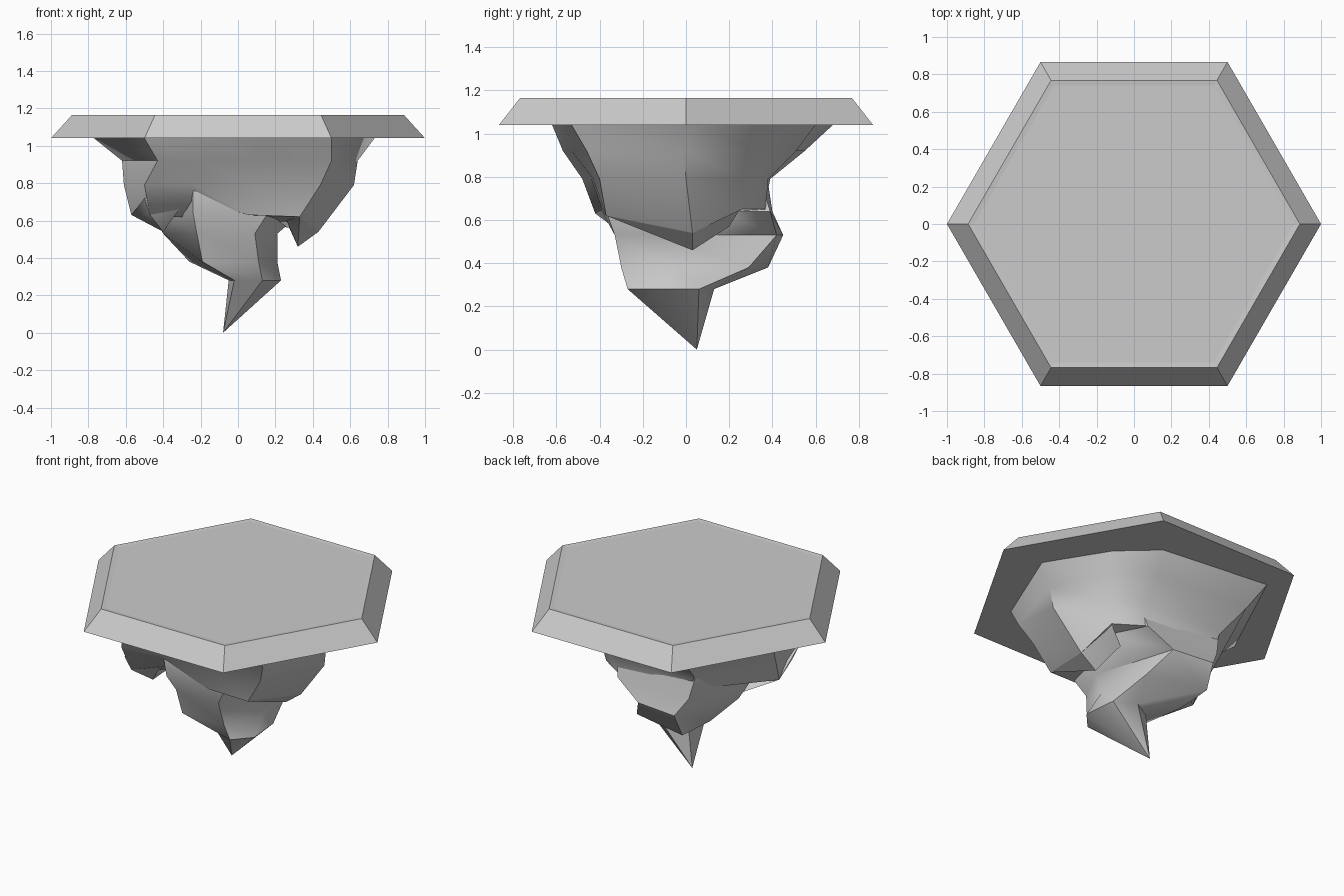
import bpy, bmesh, math

if "Cube" in bpy.data.objects:
    bpy.data.objects.remove(bpy.data.objects["Cube"])


def finish(bm, name, smooth=True):
    bmesh.ops.recalc_face_normals(bm, faces=bm.faces)
    me = bpy.data.meshes.new(name)
    bm.to_mesh(me)
    bm.free()
    ob = bpy.data.objects.new(name, me)
    bpy.context.collection.objects.link(ob)
    if smooth:
        bpy.ops.object.select_all(action='DESELECT')
        ob.select_set(True)
        bpy.context.view_layer.objects.active = ob
        bpy.ops.object.shade_smooth_by_angle(angle=math.radians(45))
    return ob


def loft(name, rings, tip=None, smooth=True):
    """Join (z, outline) rings from top to bottom; an outline point may add its own z offset."""
    bm = bmesh.new()
    loops = [[bm.verts.new((p[0], p[1], z + (p[2] if len(p) > 2 else 0))) for p in pts]
             for z, pts in rings]
    n = len(loops[0])
    for a, b in zip(loops, loops[1:]):
        for i in range(n):
            j = (i + 1) % n
            bm.faces.new((a[i], a[j], b[j], b[i]))
    bm.faces.new(loops[0])
    last = loops[-1]
    if tip:
        t = bm.verts.new(tip)
        for i in range(n):
            bm.faces.new((last[i], last[(i + 1) % n], t))
    else:
        bm.faces.new(last)
    return finish(bm, name, smooth)


def hull(name, pts):
    bm = bmesh.new()
    for p in pts:
        bm.verts.new(p)
    out = bmesh.ops.convex_hull(bm, input=bm.verts)
    junk = [v for v in out["geom_interior"] if isinstance(v, bmesh.types.BMVert)]
    bmesh.ops.delete(bm, geom=junk, context='VERTS')
    return finish(bm, name)


def hexagon(r):
    return [(r * math.cos(math.pi / 3 * i), r * math.sin(math.pi / 3 * i)) for i in range(6)]


# Hexagonal slab with sloped sides and a very shallow inset top
loft("hex_slab", [(1.162, hexagon(0.855)), (1.165, hexagon(0.887)), (1.04, hexagon(1.0))],
     smooth=False)

# Upper rock mass tapering below the slab, with an uneven lower rim
loft("upper_rock", [
    (1.04, [(-.5, -.62), (-.15, -.59), (.1, -.57), (.5, -.53), (.73, .03), (.5, .4),
            (.28, .6), (-.45, .68), (-.77, 0)]),
    (0.92, [(-.43, -.57), (-.18, -.53), (.1, -.50), (.5, -.46), (.64, -.01), (.47, .36),
            (.24, .51), (-.4, .55), (-.62, 0)]),
    (0.79, [(-.5, -.48), (-.24, -.44), (.1, -.43), (.44, -.40), (.62, 0), (.43, .27),
            (.23, .38), (-.33, .39), (-.61, -.05)]),
    (0.63, [(-.47, -.42), (-.22, -.38, .08), (.06, -.38, 0), (.33, -.37, -.01), (.43, .03, -.09),
            (.39, .26, .02), (.22, .37, .02), (-.3, .37, .06), (-.57, -.14)]),
], tip=(0, 0, 0.6))

# Twisting lower spike, flush with the rock at the back
loft("lower_spike", [
    (0.77, [(-.24, -.42), (.10, -.34), (.25, -.1), (.24, .35), (-.33, .38), (-.45, 0)]),
    (0.64, [(-.24, -.39), (.16, -.37), (.34, .15), (.22, .39), (-.30, .40), (-.46, 0)]),
    (0.53, [(-.22, -.32), (.09, -.33), (.21, -.1), (.05, .42), (-.23, .45), (-.40, .03)]),
    (0.38, [(-.19, -.30), (.11, -.30), (.21, -.05), (.15, .29), (-.24, .38), (-.26, .12)]),
    (0.28, [(-.02, -.20), (.13, -.27), (.23, -.16), (.21, .06), (.08, .13), (-.05, .05)]),
], tip=(-.08, .05, 0))

# Hanging teeth on the right and the front left
hull("right_tooth", [(.43, .03, .54), (.33, -.37, .62), (.32, .03, .46), (.38, .25, .65),
                     (.27, .2, .57), (.26, -.2, .6), (.40, 0, .62)])
hull("left_tooth", [(-.57, -.14, .63), (-.47, -.42, .63), (-.40, -.30, .54),
                    (-.25, -.40, .75), (-.40, .02, .56), (-.3, -.2, .72), (-.5, -.45, .72)])
